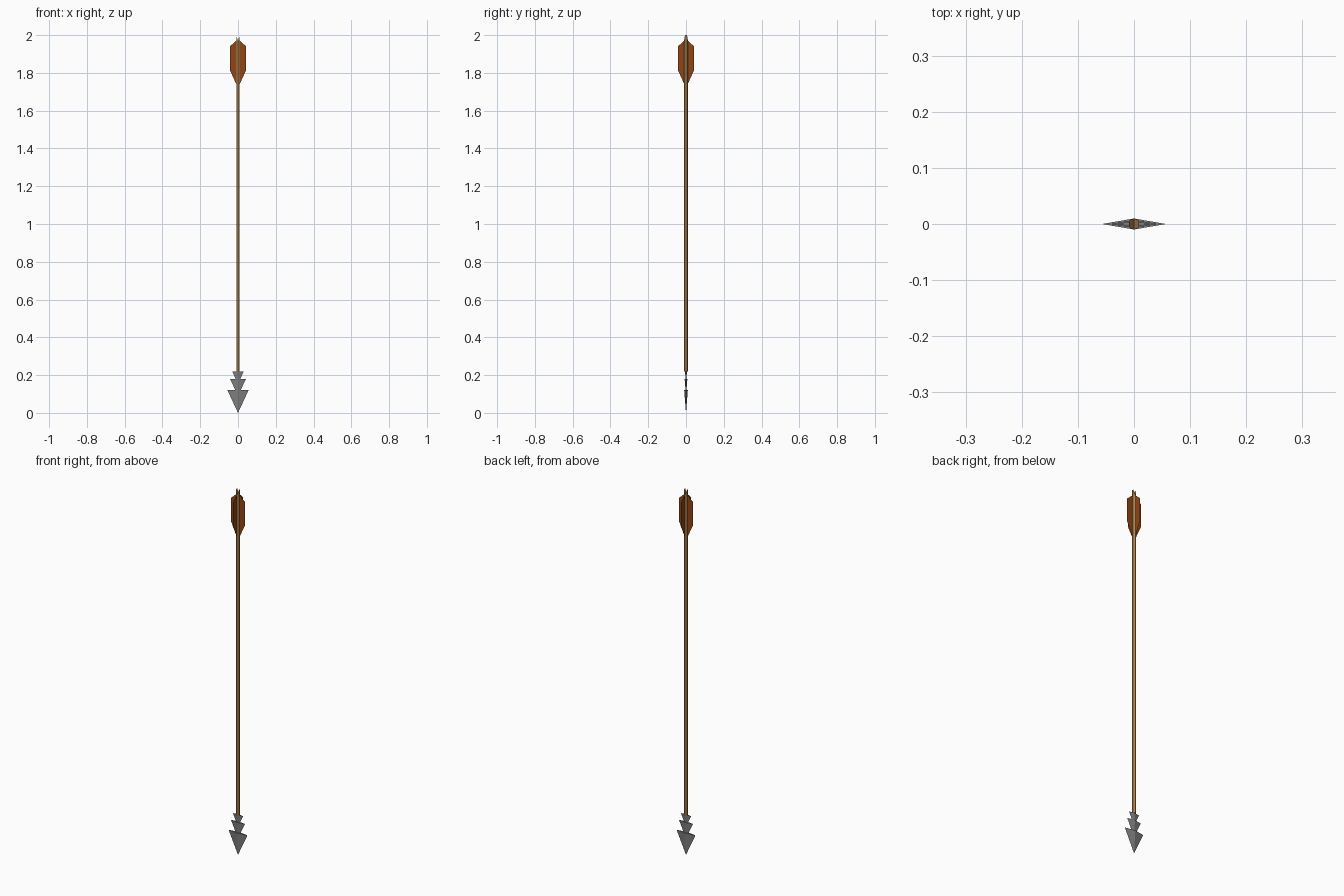
import bpy
import math

if "Cube" in bpy.data.objects:
    bpy.data.objects.remove(bpy.data.objects["Cube"])


def material(name, rgb):
    m = bpy.data.materials.new(name)
    m.diffuse_color = (*rgb, 1)
    m.use_nodes = True
    m.node_tree.nodes["Principled BSDF"].inputs["Base Color"].default_value = m.diffuse_color
    return m


WOOD = material("tan_wood", (0.47, 0.26, 0.085))
STEEL = material("grey_steel", (0.22, 0.22, 0.225))
FEATHER = material("brown_feather", (0.28, 0.06, 0.007))


def add_mesh(name, verts, faces, mat):
    me = bpy.data.meshes.new(name)
    me.from_pydata(verts, [], faces)
    me.materials.append(mat)
    ob = bpy.data.objects.new(name, me)
    bpy.context.collection.objects.link(ob)
    return ob


# Hexagonal shaft; the two top corners on the y axis drop to form the V nock
R = 0.0105
ring = [(R * math.cos(math.radians(30 + 60 * i)),
         R * math.sin(math.radians(30 + 60 * i))) for i in range(6)]
bottom = [(x, y, 0.22) for x, y in ring]
top = [(x, y, 2.0 if abs(x) > 0.001 else 1.968) for x, y in ring]
sides = [(i, (i + 1) % 6, (i + 1) % 6 + 6, i + 6) for i in range(6)]
nock = [(7, 10, 11, 6), (7, 8, 9, 10)]
add_mesh("shaft", bottom + top, sides + nock + [(5, 4, 3, 2, 1, 0)], WOOD)


# Arrowhead: three flattened upside-down pyramids stacked up the shaft
def barb(name, apex, z, hx, hy):
    verts = [(hx, 0, z), (0, hy, z), (-hx, 0, z), (0, -hy, z), (0, 0, apex)]
    faces = [(0, 1, 2, 3)] + [((i + 1) % 4, i, 4) for i in range(4)]
    add_mesh(name, verts, faces, STEEL)


barb("head_tip", 0.0, 0.122, 0.057, 0.0098)
barb("head_middle_barb", 0.09, 0.18, 0.042, 0.0073)
barb("head_upper_barb", 0.155, 0.22, 0.031, 0.0054)

# Fletching: four paper-thin vanes at right angles
profile = [(0.0, 1.72), (0.043, 1.815), (0.043, 1.94), (0.008, 1.972), (0.0, 1.972)]
for i, (dx, dy) in enumerate([(1, 0), (0, 1), (-1, 0), (0, -1)]):
    add_mesh(f"vane_{i + 1}", [(r * dx, r * dy, z) for r, z in profile],
             [tuple(range(5))], FEATHER)
